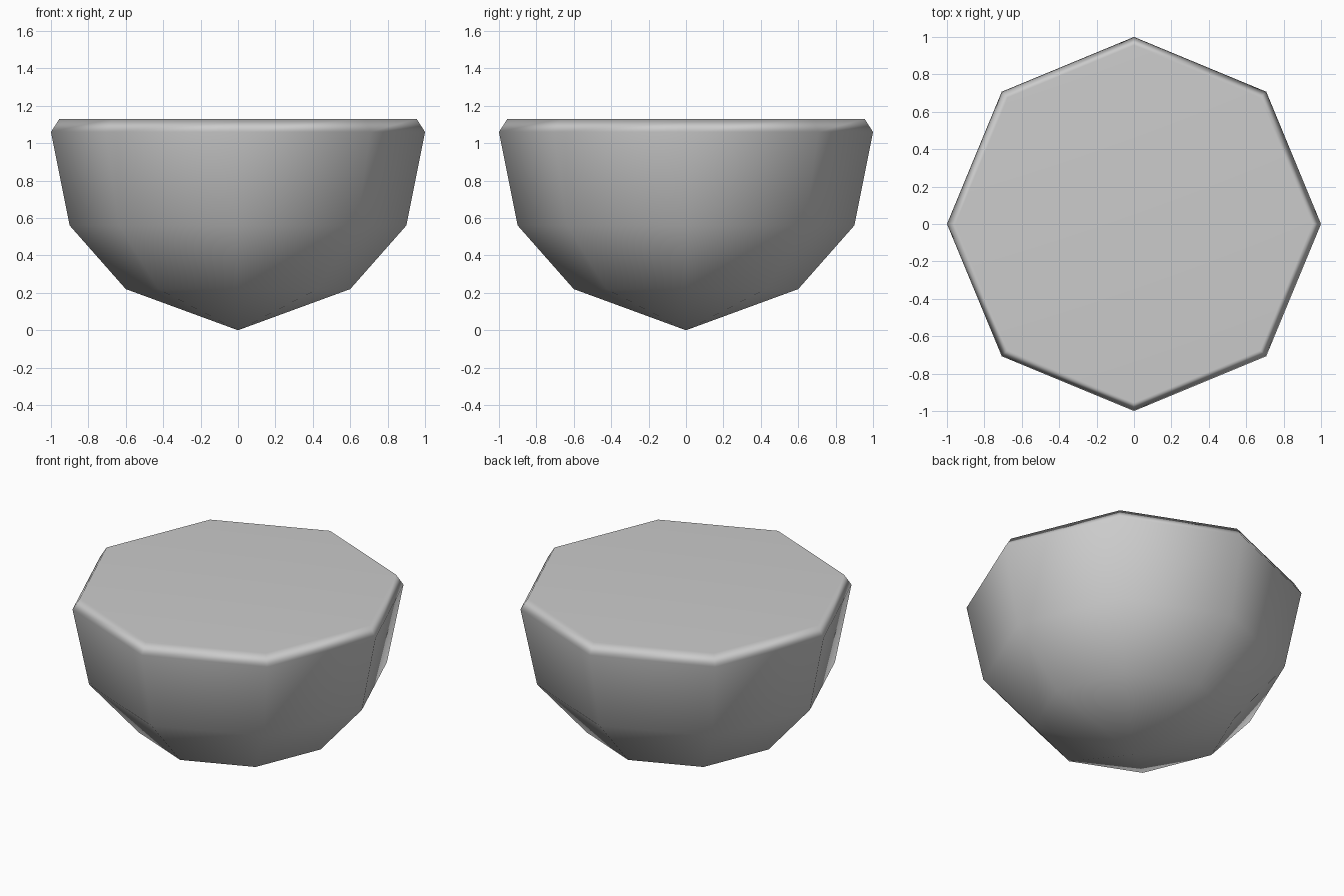
import bpy
import bmesh
from math import cos, sin, tau

SIDES = 8

cube = bpy.data.objects.get("Cube")
if cube:
    bpy.data.objects.remove(cube, do_unlink=True)

# Plain grey surface
grey = bpy.data.materials.new("grey")
grey.use_nodes = True
colour = (0.6, 0.6, 0.6, 1)
grey.diffuse_color = colour
grey.node_tree.nodes["Principled BSDF"].inputs["Base Color"].default_value = colour

# Radius and height of each ring, from the lower point to the flat top
profile = [(0.6, 0.22), (0.9, 0.56), (1.0, 1.06), (0.955, 1.13)]

bm = bmesh.new()
tip = bm.verts.new((0, 0, 0))
rings = [[bm.verts.new((r * cos(tau * i / SIDES), r * sin(tau * i / SIDES), z))
          for i in range(SIDES)] for r, z in profile]

for i in range(SIDES):
    j = (i + 1) % SIDES
    # Pointed underside
    bm.faces.new((tip, rings[0][j], rings[0][i]))
    # Curved wall and chamfered rim
    for low, high in zip(rings, rings[1:]):
        bm.faces.new((low[i], low[j], high[j], high[i]))

# Flat top
bm.faces.new(rings[-1])
bmesh.ops.recalc_face_normals(bm, faces=bm.faces)
for face in bm.faces:
    face.smooth = True

mesh = bpy.data.meshes.new("faceted_bowl")
bm.to_mesh(mesh)
bm.free()
mesh.materials.append(grey)
bowl = bpy.data.objects.new("faceted_bowl", mesh)
bpy.context.collection.objects.link(bowl)

# Keep the broad top flat while the rim and wall shade smoothly
weighted = bowl.modifiers.new("weighted_normals", 'WEIGHTED_NORMAL')
weighted.mode = 'FACE_AREA'
